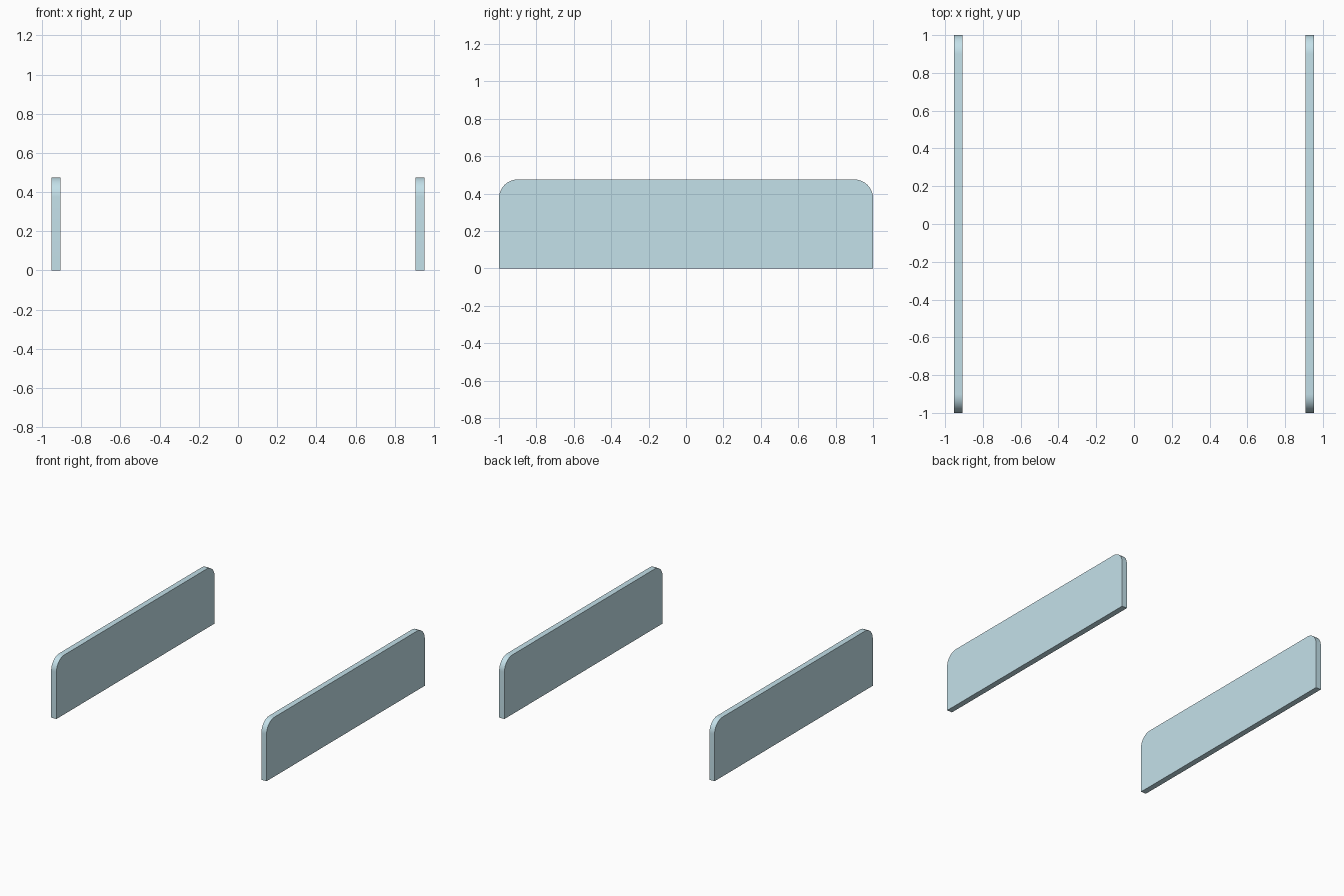
import bpy, bmesh, math

if "Cube" in bpy.data.objects:
    bpy.data.objects.remove(bpy.data.objects["Cube"])

HALF_LEN, HEIGHT, RADIUS = 1.0, 0.475, 0.1
INNER_X, OUTER_X = 0.907, 0.953
STEPS = 12

glass = bpy.data.materials.new("pale_blue_glass")
glass.diffuse_color = (0.55, 0.75, 0.82, 1.0)
glass.use_nodes = True
glass.node_tree.nodes["Principled BSDF"].inputs["Base Color"].default_value = glass.diffuse_color


def panel_profile():
    """Side outline (y, z): square bottom corners, rounded top corners."""
    pts = [(-HALF_LEN, 0), (HALF_LEN, 0)]
    for side, start in ((1, 0), (-1, 90)):
        for i in range(STEPS + 1):
            a = math.radians(start + 90 * i / STEPS)
            pts.append((side * (HALF_LEN - RADIUS) + RADIUS * math.cos(a),
                        HEIGHT - RADIUS + RADIUS * math.sin(a)))
    return pts


def make_panel(name, x0, x1):
    bm = bmesh.new()
    face = bm.faces.new([bm.verts.new((x0, y, z)) for y, z in panel_profile()])
    ext = bmesh.ops.extrude_face_region(bm, geom=[face])
    verts = [g for g in ext["geom"] if isinstance(g, bmesh.types.BMVert)]
    bmesh.ops.translate(bm, verts=verts, vec=(x1 - x0, 0, 0))
    bmesh.ops.recalc_face_normals(bm, faces=bm.faces)
    mesh = bpy.data.meshes.new(name)
    bm.to_mesh(mesh)
    bm.free()
    mesh.materials.append(glass)
    obj = bpy.data.objects.new(name, mesh)
    bpy.context.collection.objects.link(obj)
    # Smooth rounded corners, crisp panel edges
    bpy.ops.object.select_all(action='DESELECT')
    obj.select_set(True)
    bpy.context.view_layer.objects.active = obj
    bpy.ops.object.shade_smooth_by_angle(angle=math.radians(30))


# Two matching upright side panels
make_panel("left_side_panel", -OUTER_X, -INNER_X)
make_panel("right_side_panel", INNER_X, OUTER_X)
